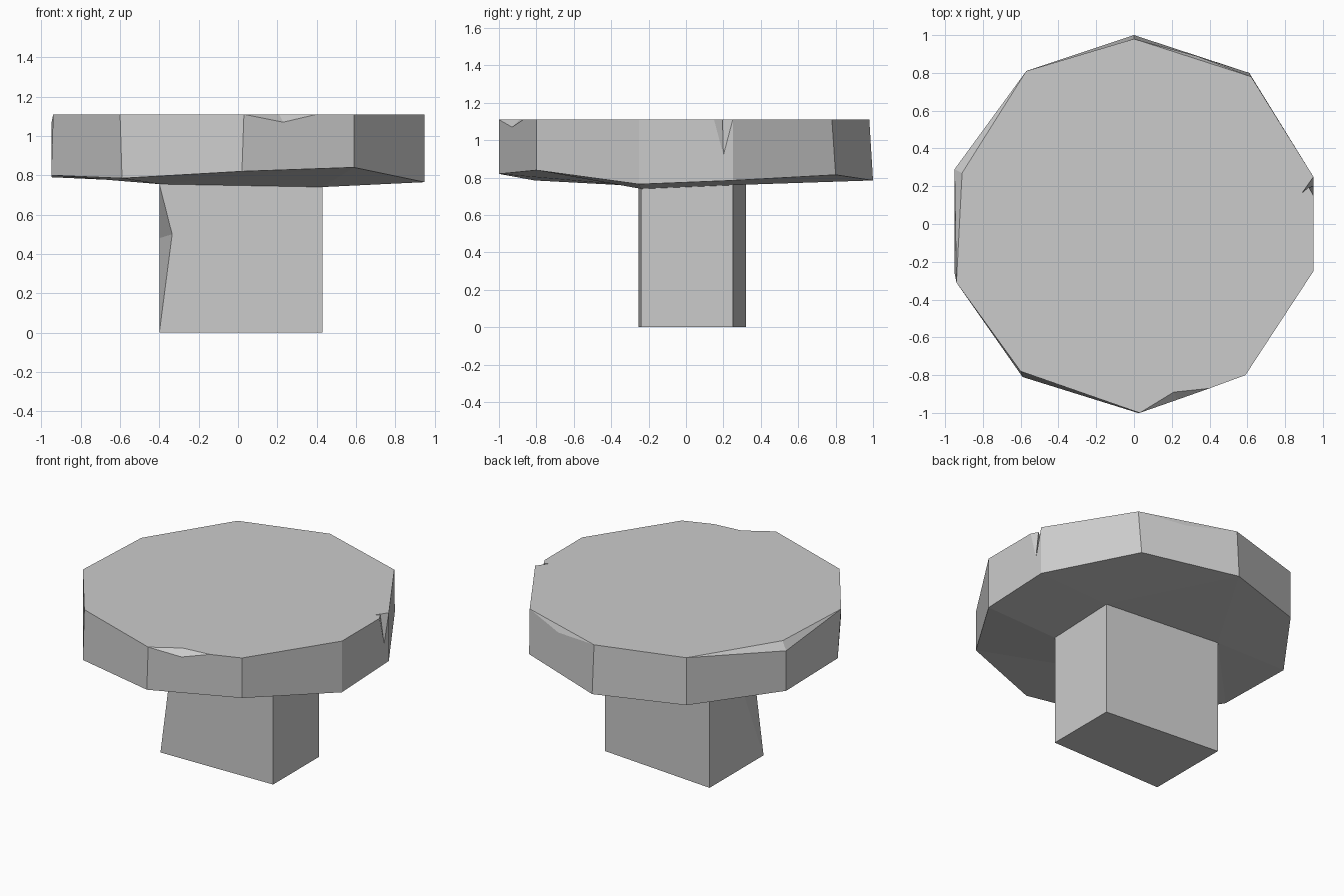
import bpy
import bmesh
from mathutils import Vector

default_cube = bpy.data.objects.get("Cube")
if default_cube:
    bpy.data.objects.remove(default_cube, do_unlink=True)

# One plain grey stone colour
stone = bpy.data.materials.new("stone_grey")
stone.use_nodes = True
grey = (0.6, 0.6, 0.6, 1)
stone.diffuse_color = grey
stone.node_tree.nodes["Principled BSDF"].inputs["Base Color"].default_value = grey


def build_part(name, polygons):
    """Weld a list of polygons into one flat-shaded stone object."""
    bm = bmesh.new()
    for points in polygons:
        bm.faces.new([bm.verts.new(p) for p in points])
    bmesh.ops.remove_doubles(bm, verts=bm.verts[:], dist=0.0005)
    bmesh.ops.recalc_face_normals(bm, faces=bm.faces[:])
    mesh = bpy.data.meshes.new(name)
    bm.to_mesh(mesh)
    bm.free()
    mesh.materials.append(stone)
    part = bpy.data.objects.new(name, mesh)
    bpy.context.scene.collection.objects.link(part)
    return part


# Pedestal: a slightly skewed block, corners run counter-clockwise from front
footprint = [(0.43, -0.24), (0.43, 0.25), (-0.4, 0.32), (-0.4, -0.255)]
joint_heights = [0.74, 0.76, 0.765, 0.755]
foot = [Vector((x, y, 0)) for x, y in footprint]
joint = [Vector((x, y, z)) for (x, y), z in zip(footprint, joint_heights)]

# Broken arris on one front corner of the pedestal
chip_front = Vector((-0.335, -0.254, 0.5))
chip_side = Vector((-0.4, -0.05, 0.48))
pedestal = [foot, joint]
for i in range(2):
    pedestal.append([foot[i], foot[i + 1], joint[i + 1], joint[i]])
pedestal += [
    [foot[2], foot[3], chip_side, joint[3], joint[2]],
    [foot[3], foot[0], joint[0], joint[3], chip_front],
    [foot[3], chip_front, chip_side],
    [chip_front, joint[3], chip_side],
]
build_part("pedestal", pedestal)

# Table slab: rough ten-sided outline with an uneven lower rim
TOP = 1.11


def on_top(x, y):
    return Vector((x, y, TOP))


outline = [on_top(*p) for p in [
    (0.03, -1), (0.59, -0.8), (0.95, -0.25), (0.95, 0.25), (0.62, 0.78),
    (0, 0.98), (-0.57, 0.81), (-0.91, 0.27), (-0.94, -0.31), (-0.6, -0.78)]]
lower_rim = [Vector(p) for p in [
    (0.02, -1, 0.82), (0.59, -0.8, 0.84), (0.95, -0.25, 0.765),
    (0.95, 0.25, 0.785), (0.61, 0.8, 0.815), (0, 1, 0.785),
    (-0.57, 0.81, 0.79), (-0.95, 0.29, 0.79), (-0.95, -0.26, 0.8),
    (-0.59, -0.81, 0.785)]]
count = len(outline)

# One knocked-off corner: the side walls stop below the top there
broken = 7
wall_top = outline[:]
wall_top[broken] = Vector((-0.95, 0.29, 1.06))

# Edge chips: side index -> (extra top points, first, last, lowest point)
chips = {
    0: ([on_top(0.21, -0.89), on_top(0.4, -0.87)], 0, 2,
        Vector((0.23, -0.93, 1.07))),
    2: ([on_top(0.95, 0.15), on_top(0.925, 0.195), on_top(0.89, 0.165)], 1, 4,
        Vector((0.95, 0.2, 0.92))),
    4: ([], 0, 1, Vector((0.33, 0.89, 1.07))),
}

slab = []
surface = []
for i in range(count):
    j = (i + 1) % count
    low_a, low_b = lower_rim[i], lower_rim[j]
    surface.append(outline[i])
    if i in chips:
        extra, first, last, low = chips[i]
        rim = [outline[i]] + extra + [outline[j]]
        surface += extra
        slab.append(rim[:first + 1] + [low] + rim[last:] + [low_b, low_a])
        for k in range(first, last):
            slab.append([rim[k], rim[k + 1], low])
    else:
        slab.append([wall_top[i], wall_top[j], low_b, low_a])
slab.append(surface)
for side in (broken - 1, broken + 1):
    slab.append([outline[broken], outline[side], wall_top[broken]])


# Sloping underside, gathered in to the pedestal corners
def nearest_joint(p):
    return min(joint, key=lambda q: (p.xy - q.xy).length)


for i in range(count):
    a, b = lower_rim[i], lower_rim[(i + 1) % count]
    inner_a, inner_b = nearest_joint(a), nearest_joint(b)
    slab.append([a, b, inner_a])
    if inner_a != inner_b:
        slab.append([b, inner_b, inner_a])
slab.append(joint)
build_part("table_slab", slab)
